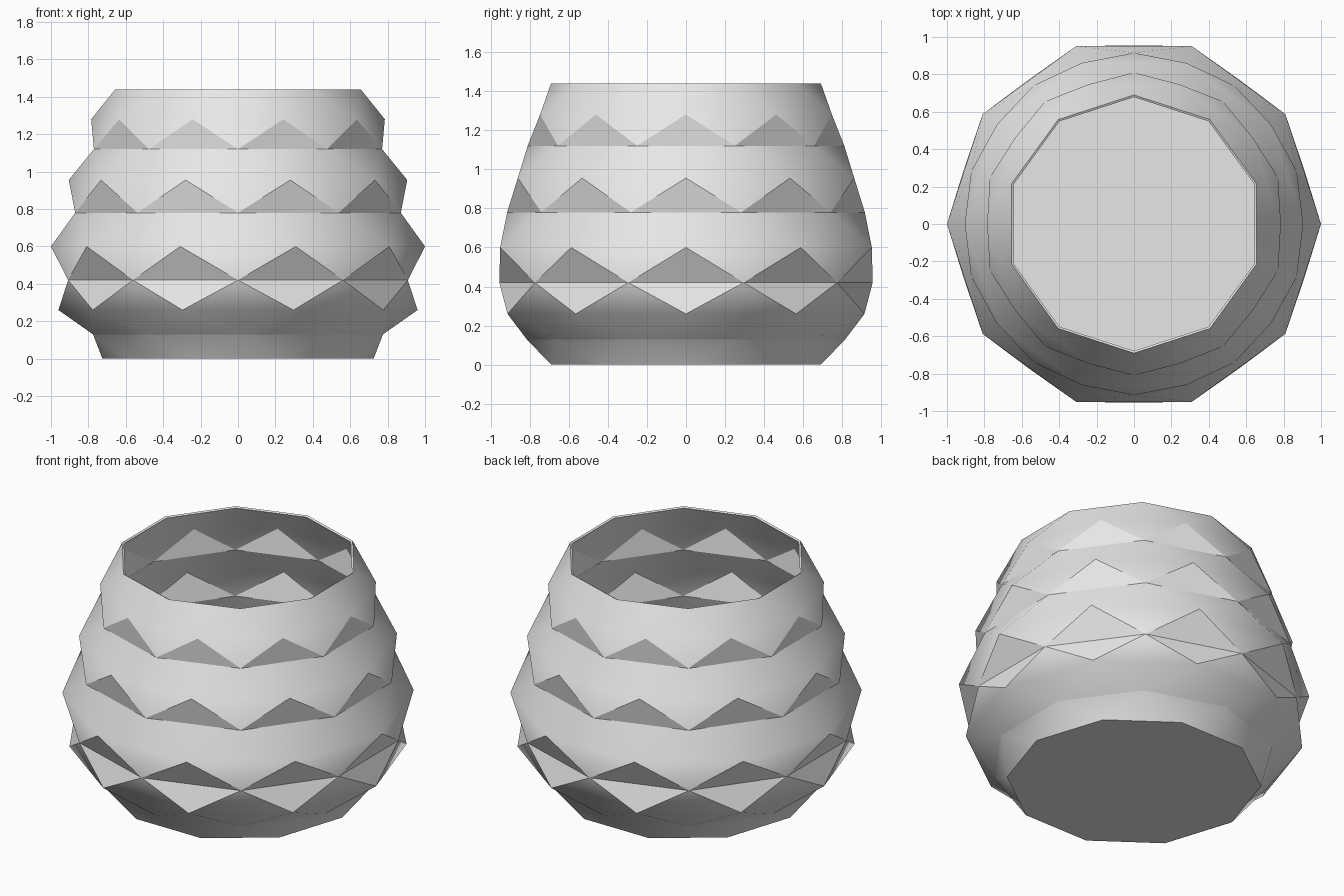
import bpy, bmesh, math

if "Cube" in bpy.data.objects:
    bpy.data.objects.remove(bpy.data.objects["Cube"])

SIDES = 10
# (height, radius) of each ring; every other ring is turned by half a step
RINGS = [(0.0, 0.725), (0.13, 0.815), (0.26, 0.96), (0.42, 0.955), (0.60, 1.0),
         (0.78, 0.915), (0.955, 0.905), (1.12, 0.81), (1.28, 0.785), (1.44, 0.69)]

grey = bpy.data.materials.new("plain_grey")
grey.diffuse_color = (0.8, 0.8, 0.8, 1)
grey.use_nodes = True
grey.node_tree.nodes["Principled BSDF"].inputs["Base Color"].default_value = grey.diffuse_color

bm = bmesh.new()

# Stacked ten-sided rings
rings = []
for k, (z, r) in enumerate(RINGS):
    turn = 0.5 * (k % 2)
    rings.append([bm.verts.new((r * math.cos((i + turn) * math.tau / SIDES),
                                r * math.sin((i + turn) * math.tau / SIDES), z))
                  for i in range(SIDES)])

# Triangle bands between neighbouring rings
for k in range(len(rings) - 1):
    low, high = rings[k], rings[k + 1]
    for i in range(SIDES):
        j = (i + 1) % SIDES
        if k % 2 == 0:
            bm.faces.new((low[i], low[j], high[i]))
            bm.faces.new((low[j], high[j], high[i]))
        else:
            bm.faces.new((low[i], low[j], high[j]))
            bm.faces.new((low[i], high[j], high[i]))

# Flat base
bm.faces.new(list(reversed(rings[0])))

mesh = bpy.data.meshes.new("faceted_pot")
bm.to_mesh(mesh)
bm.free()
mesh.materials.append(grey)
pot = bpy.data.objects.new("faceted_pot", mesh)
bpy.context.collection.objects.link(pot)

# Thin wall, open at the top
wall = pot.modifiers.new("wall", 'SOLIDIFY')
wall.thickness = 0.013
wall.offset = -1

bpy.context.view_layer.objects.active = pot
pot.select_set(True)
bpy.ops.object.modifier_apply(modifier="wall")
bpy.ops.object.shade_smooth_by_angle(angle=math.radians(30))
